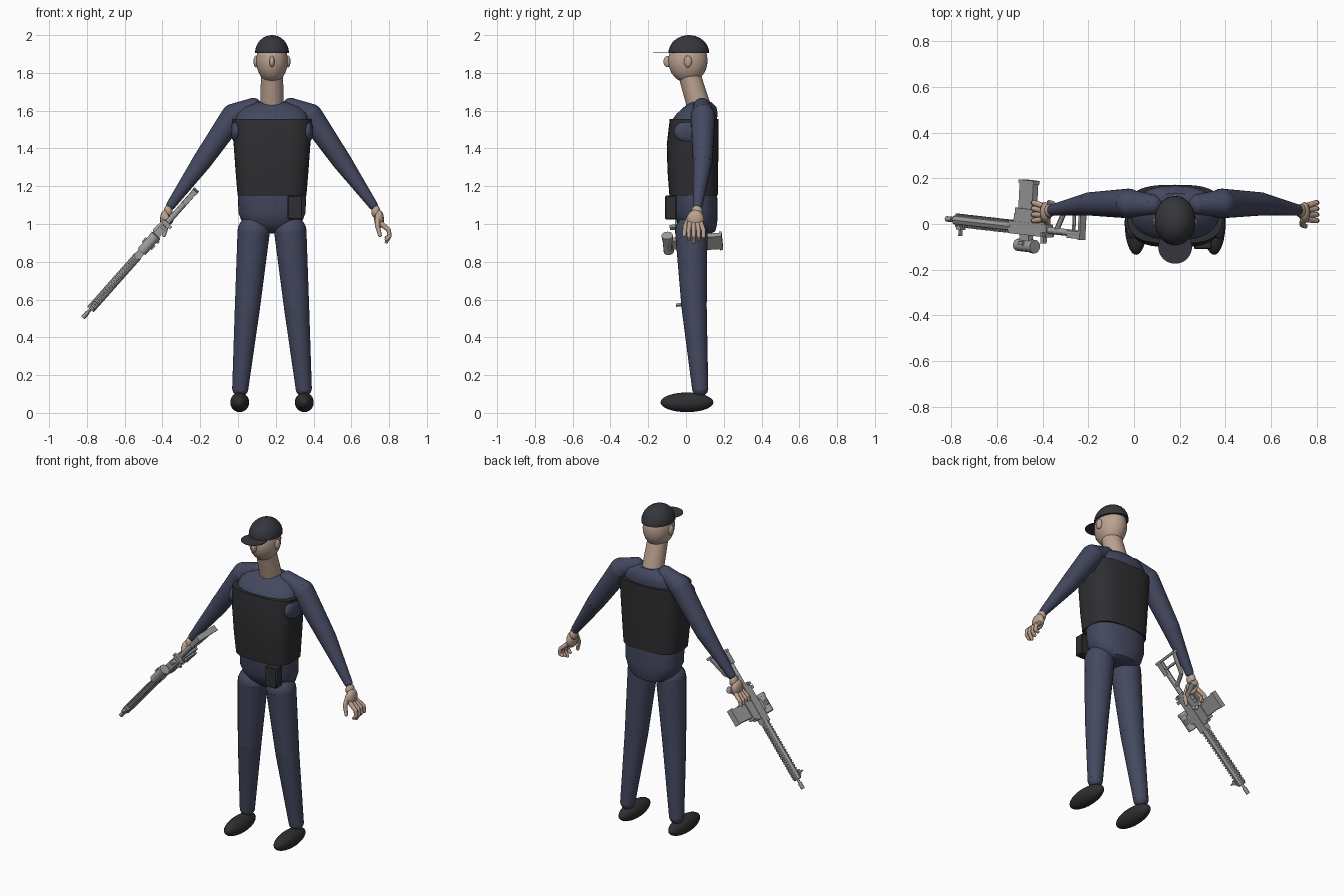
import bpy, bmesh, math
from mathutils import Matrix, Vector

if "Cube" in bpy.data.objects:
    bpy.data.objects.remove(bpy.data.objects["Cube"], do_unlink=True)

MID = 0.18  # x of the figure's centre line


def material(name, rgb):
    m = bpy.data.materials.new(name)
    m.use_nodes = True
    m.diffuse_color = (*rgb, 1)
    m.node_tree.nodes["Principled BSDF"].inputs["Base Color"].default_value = (*rgb, 1)
    return m


NAVY = material("navy cloth", (0.058, 0.066, 0.115))
BLACK = material("black armour", (0.028, 0.028, 0.031))
CAP = material("dark cap", (0.036, 0.037, 0.045))
SKIN = material("skin", (0.50, 0.36, 0.28))
GREY = material("grey metal", (0.34, 0.34, 0.34))


def finish(name, bm, mat, frame=None, angle=40):
    bmesh.ops.recalc_face_normals(bm, faces=bm.faces)
    if frame:
        bm.transform(frame)
    me = bpy.data.meshes.new(name)
    bm.to_mesh(me)
    bm.free()
    me.materials.append(mat)
    me.shade_smooth()
    me.set_sharp_from_angle(angle=math.radians(angle))
    ob = bpy.data.objects.new(name, me)
    bpy.context.collection.objects.link(ob)
    return ob


def ball(bm, c, r, seg=24):
    r = r if isinstance(r, tuple) else (r, r, r)
    bmesh.ops.create_uvsphere(bm, u_segments=seg, v_segments=seg // 2, radius=1,
                              matrix=Matrix.Translation(c) @ Matrix.Diagonal((*r, 1)))


def rod(bm, a, b, ra, rb, seg=24):
    a, b = Vector(a), Vector(b)
    rot = (b - a).to_track_quat('Z', 'Y').to_matrix().to_4x4()
    bmesh.ops.create_cone(bm, cap_ends=True, segments=seg, radius1=ra, radius2=rb,
                          depth=(b - a).length, matrix=Matrix.Translation((a + b) / 2) @ rot)


def chain(bm, pts, seg=24):
    """Tapered rods through (point, radius) pairs with round joints."""
    for i, (p, r) in enumerate(pts):
        ball(bm, p, r, seg)
        if i:
            rod(bm, pts[i - 1][0], p, pts[i - 1][1], r, seg)


def box(bm, lo, hi):
    lo, hi = Vector(lo), Vector(hi)
    bmesh.ops.create_cube(bm, size=1, matrix=Matrix.Translation((lo + hi) / 2)
                          @ Matrix.Diagonal((*(hi - lo), 1)))


def ellipsoid(name, c, r, mat):
    bm = bmesh.new()
    ball(bm, c, r, 32)
    return finish(name, bm, mat)


def loft(name, sections, power, mat, seg=48):
    """Stack of rounded outlines: (y centre, z, half width, half depth)."""
    bm = bmesh.new()
    rings = []
    for cy, z, rx, ry in sections:
        ring = []
        for i in range(seg):
            t = math.tau * i / seg
            c, s = math.cos(t), math.sin(t)
            ring.append(bm.verts.new((MID + rx * math.copysign(abs(c) ** (2 / power), c),
                                      cy + ry * math.copysign(abs(s) ** (2 / power), s), z)))
        rings.append(ring)
    for a, b in zip(rings, rings[1:]):
        for i in range(seg):
            j = (i + 1) % seg
            bm.faces.new((a[i], a[j], b[j], b[i]))
    bm.faces.new(rings[0])
    bm.faces.new(rings[-1])
    return finish(name, bm, mat)


# Head, nose, neck
ellipsoid("head", (MID, 0.01, 1.865), (0.084, 0.104, 0.118), SKIN)
ellipsoid("nose", (MID, -0.098, 1.86), (0.014, 0.021, 0.03), SKIN)
bm = bmesh.new()
rod(bm, (MID, 0.075, 1.60), (MID, 0.015, 1.80), 0.063, 0.058, 32)
finish("neck", bm, SKIN)

# Cap: domed crown with a thin flat peak
bm = bmesh.new()
ball(bm, (MID, 0.015, 1.905), (0.09, 0.108, 0.095), 32)
bmesh.ops.bisect_plane(bm, geom=bm.verts[:] + bm.edges[:] + bm.faces[:],
                       plane_co=(0, 0, 1.904), plane_no=(0, 0, 1), clear_inner=True)
bmesh.ops.holes_fill(bm, edges=[e for e in bm.edges if e.is_boundary])
finish("cap_crown", bm, CAP)
bm = bmesh.new()
rod(bm, (MID, -0.10, 1.905), (MID, -0.10, 1.908), 0.074, 0.074, 40)
finish("cap_peak", bm, CAP)

# Torso, vest, hips
loft("chest", [(0.04, 1.14, 0.17, 0.11), (0.035, 1.40, 0.185, 0.12), (0.04, 1.54, 0.195, 0.122),
               (0.06, 1.585, 0.185, 0.108), (0.075, 1.62, 0.15, 0.085), (0.08, 1.645, 0.09, 0.055)],
     2.3, NAVY)
loft("vest", [(0.04, 1.15, 0.182, 0.128), (0.036, 1.28, 0.193, 0.134), (0.035, 1.42, 0.203, 0.137),
              (0.043, 1.555, 0.21, 0.129)], 3, BLACK)
loft("hips", [(0.085, 0.95, 0.06, 0.05), (0.075, 0.962, 0.11, 0.08), (0.06, 1.0, 0.155, 0.105),
              (0.052, 1.06, 0.178, 0.115), (0.047, 1.16, 0.18, 0.118)], 2.3, NAVY)
bm = bmesh.new()
box(bm, (0.262, -0.11, 1.025), (0.34, -0.05, 1.15))
bmesh.ops.bevel(bm, geom=bm.edges[:], offset=0.005, segments=1, affect='EDGES')
finish("belt_pouch", bm, BLACK)

# Paired parts: k is +1 on the left and -1 on the right
for side, k in (("left", 1), ("right", -1)):
    def at(x, y, z):
        return (MID + k * x, y, z)

    ellipsoid(side + "_ear", at(0.085, 0.01, 1.86), (0.013, 0.021, 0.031), SKIN)

    # Collar, armpit, sleeve
    bm = bmesh.new()
    chain(bm, [(at(0.10, 0.085, 1.622), 0.046), (at(0.205, 0.09, 1.575), 0.062)])
    finish(side + "_collar", bm, NAVY)
    ellipsoid(side + "_armpit", at(0.19, 0.02, 1.49), (0.028, 0.085, 0.06), NAVY)
    bm = bmesh.new()
    chain(bm, [(at(0.205, 0.09, 1.57), 0.065), (at(0.375, 0.088, 1.325), 0.051),
               (at(0.535, 0.062, 1.10), 0.025)])
    finish(side + "_sleeve", bm, NAVY)

    # Hand with four curled fingers and a thumb
    bm = bmesh.new()
    ball(bm, at(0.55, 0.058, 1.065), (0.024, 0.03, 0.035), 16)
    ball(bm, at(0.567, 0.05, 1.025), (0.026, 0.046, 0.05), 16)
    for i in range(4):
        y = 0.015 + 0.026 * i
        low = 0.905 + 0.012 * abs(i - 1)
        chain(bm, [(at(0.58, 0.02 + 0.02 * i, 1.0), 0.014), (at(0.618, y, 0.968), 0.012),
                   (at(0.622, y, 0.935), 0.011), (at(0.605, y, low), 0.009)], 10)
    chain(bm, [(at(0.56, 0.02, 1.04), 0.014), (at(0.558, -0.003, 0.99), 0.013),
               (at(0.572, -0.01, 0.94), 0.01)], 10)
    finish(side + "_hand", bm, SKIN)

    # Trouser leg and shoe
    bm = bmesh.new()
    chain(bm, [(at(0.097, 0.028, 0.96), 0.086), (at(0.13, 0.043, 0.56), 0.067),
               (at(0.168, 0.075, 0.13), 0.043)])
    finish(side + "_trouser_leg", bm, NAVY)
    ellipsoid(side + "_shoe", at(0.171, 0.005, 0.056), (0.05, 0.14, 0.052), BLACK)

# Rifle, built along its bore: x to the muzzle, z to the sights
butt, muzzle = Vector((-0.225, -0.045, 1.175)), Vector((-0.815, 0.022, 0.51))
fwd = (muzzle - butt).normalized()
up = Vector((0, -1, 0))
up = (up - fwd * up.dot(fwd)).normalized()
aside = up.cross(fwd)
FRAME = Matrix((fwd, aside, up)).transposed().to_4x4()
FRAME.translation = butt


def rifle_part(name, blocks=(), rods=(), seg=12):
    """Blocks are (x0, x1, z0, z1, half width); rods are (x0, z0, x1, z1, radius)."""
    bm = bmesh.new()
    for x0, x1, z0, z1, w in blocks:
        box(bm, (x0, -w, z0), (x1, w, z1))
    for x0, z0, x1, z1, r in rods:
        rod(bm, (x0, 0, z0), (x1, 0, z1), r, r, seg)
    finish(name, bm, GREY, FRAME, 30)


rifle_part("rifle_stock", [(0, 0.014, -0.14, 0.025, 0.017), (0.01, 0.09, -0.01, 0.022, 0.014)],
           [(0.01, 0, 0.25, 0, 0.015), (0.01, -0.125, 0.13, -0.085, 0.012),
            (0.13, -0.085, 0.17, -0.01, 0.012), (0.06, -0.1, 0.06, 0, 0.008)])
rifle_part("rifle_receiver", [(0.22, 0.47, -0.025, 0.03, 0.02), (0.24, 0.44, -0.06, -0.02, 0.017),
                              (0.31, 0.43, -0.085, -0.05, 0.021), (0.225, 0.24, 0.01, 0.03, 0.034)])
rifle_part("rifle_trigger_guard", [(0.255, 0.32, -0.085, -0.078, 0.007),
                                   (0.285, 0.291, -0.078, -0.05, 0.004)])
rifle_part("rifle_grip", rods=[(0.25, -0.04, 0.215, -0.125, 0.02)])
rifle_part("rifle_magazine", [(0.325, 0.415, -0.20, -0.05, 0.015), (0.32, 0.42, -0.21, -0.195, 0.018)])
rifle_part("rifle_scope", [(0.34, 0.40, 0.03, 0.06, 0.014), (0.355, 0.385, 0.06, 0.075, 0.035)],
           [(0.315, 0.078, 0.425, 0.078, 0.027), (0.31, 0.078, 0.33, 0.078, 0.03)], 16)
rifle_part("rifle_handguard", rods=[(0.46, 0, 0.84, 0, 0.023)], seg=8)
rifle_part("rifle_barrel", rods=[(0.83, 0, 0.90, 0, 0.008), (0.862, 0, 0.9, 0, 0.012)])
rifle_part("rifle_sights", [(0.79, 0.82, 0.025, 0.04, 0.014), (0.80, 0.81, 0.04, 0.068, 0.008),
                            (0.245, 0.265, 0.03, 0.06, 0.01)])
teeth = []
for i in range(22):
    x = 0.47 + i * 0.0168
    teeth += [(x, x + 0.009, 0.018, 0.03, 0.011), (x, x + 0.009, -0.028, -0.018, 0.01)]
rifle_part("rifle_rails", teeth)
